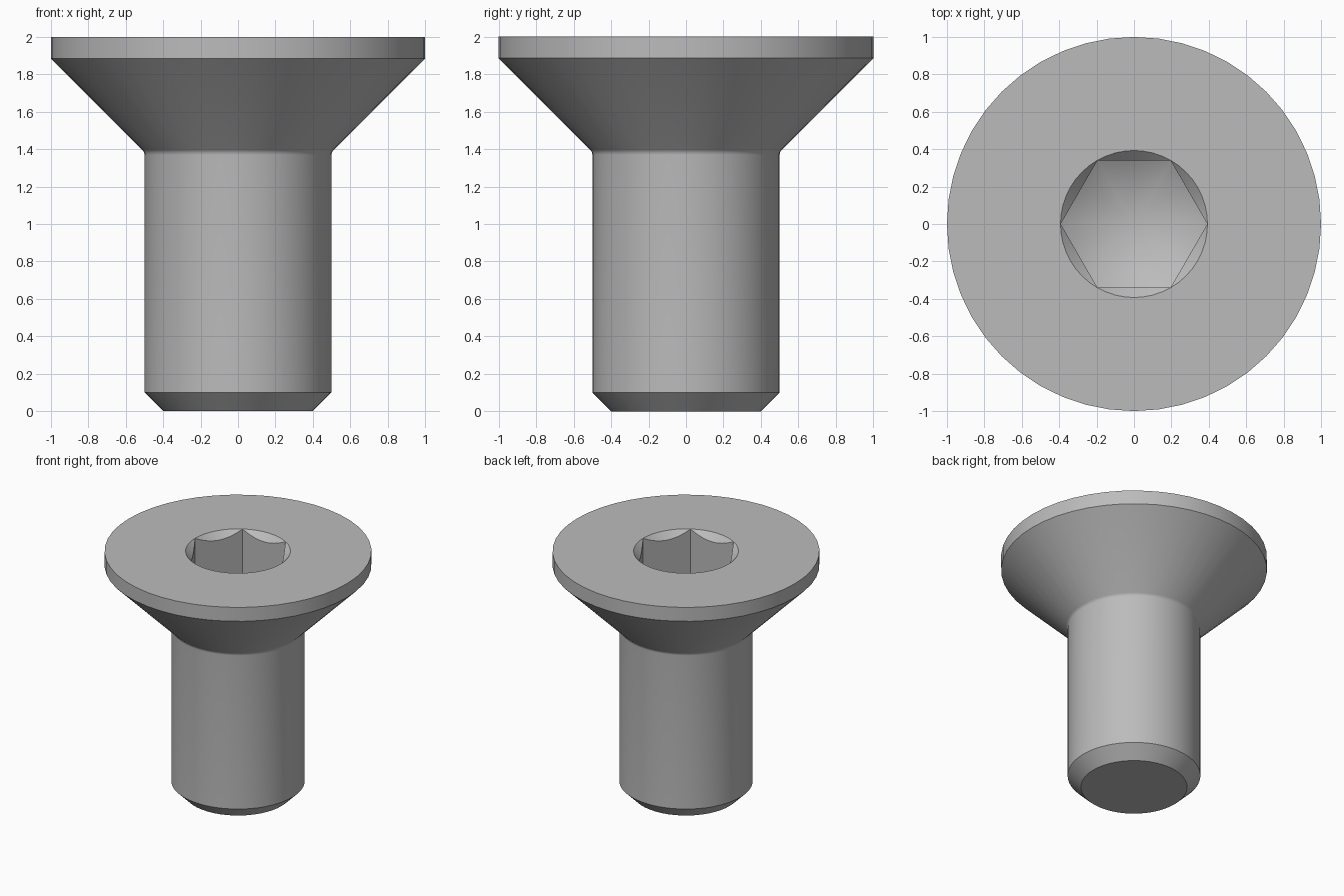
import bpy, bmesh, math

cube = bpy.data.objects.get("Cube")
if cube:
    bpy.data.objects.remove(cube)

SEGMENTS = 48

steel = bpy.data.materials.new("grey steel")
steel.use_nodes = True
colour = (0.50, 0.50, 0.50, 1)
steel.diffuse_color = colour
steel.node_tree.nodes["Principled BSDF"].inputs["Base Color"].default_value = colour


def lathe(name, profile, sides=SEGMENTS):
    """Solid of revolution about z; profile is (radius, z) from bottom to top."""
    bm = bmesh.new()
    rings = []
    for r, z in profile:
        count = sides if r > 0 else 1
        rings.append([bm.verts.new((r * math.cos(math.tau * i / sides),
                                    r * math.sin(math.tau * i / sides), z))
                      for i in range(count)])
    for low, high in zip(rings, rings[1:]):
        for i in range(sides):
            j = (i + 1) % sides
            if len(low) == 1:
                bm.faces.new((low[0], high[j], high[i]))
            else:
                bm.faces.new((low[i], low[j], high[j], high[i]))
    for ring in (rings[0], rings[-1]):
        if len(ring) > 1:
            bm.faces.new(ring)
    bmesh.ops.recalc_face_normals(bm, faces=bm.faces)
    mesh = bpy.data.meshes.new(name)
    bm.to_mesh(mesh)
    bm.free()
    mesh.materials.append(steel)
    obj = bpy.data.objects.new(name, mesh)
    bpy.context.collection.objects.link(obj)
    return obj


def boolean(target, cutter, operation):
    mod = target.modifiers.new(cutter.name, 'BOOLEAN')
    mod.operation, mod.object, mod.solver = operation, cutter, 'EXACT'
    cutter.hide_render = True


# Shank, small fillet under the head, countersunk head
fillet = 0.04
start = 1.385 - fillet * math.tan(math.pi / 8)
neck = [(0.5 + fillet * (1 - math.cos(a)), start + fillet * math.sin(a))
        for a in (math.pi / 4 * k / 4 for k in range(5))]
screw = lathe("countersunk_screw",
              [(0.4, 0), (0.5, 0.1)] + neck + [(1, 1.885), (1, 2)])

# Hexagonal socket with a drilled conical floor
floor_z, reach = 1.6, 0.45
socket = lathe("socket_cutter", [(0.392, 1.2), (0.392, 2.1)], 6)
drill = lathe("drill_cutter", [(0, floor_z - 0.39 * math.tan(math.pi / 6)),
                               (reach, floor_z + (reach - 0.39) * math.tan(math.pi / 6)),
                               (reach, 2.2)])
chamfer = lathe("chamfer_cutter", [(0, 1.607), (0.493, 2.1)])
boolean(socket, drill, 'INTERSECT')
boolean(screw, socket, 'DIFFERENCE')
boolean(screw, chamfer, 'DIFFERENCE')

# Bake the cuts and drop the cutters
graph = bpy.context.evaluated_depsgraph_get()
baked = bpy.data.meshes.new_from_object(screw.evaluated_get(graph))
screw.modifiers.clear()
screw.data = baked
for cutter in (socket, drill, chamfer):
    bpy.data.objects.remove(cutter)

bpy.ops.object.select_all(action='DESELECT')
screw.select_set(True)
bpy.context.view_layer.objects.active = screw
bpy.ops.object.shade_smooth_by_angle(angle=math.radians(25))
